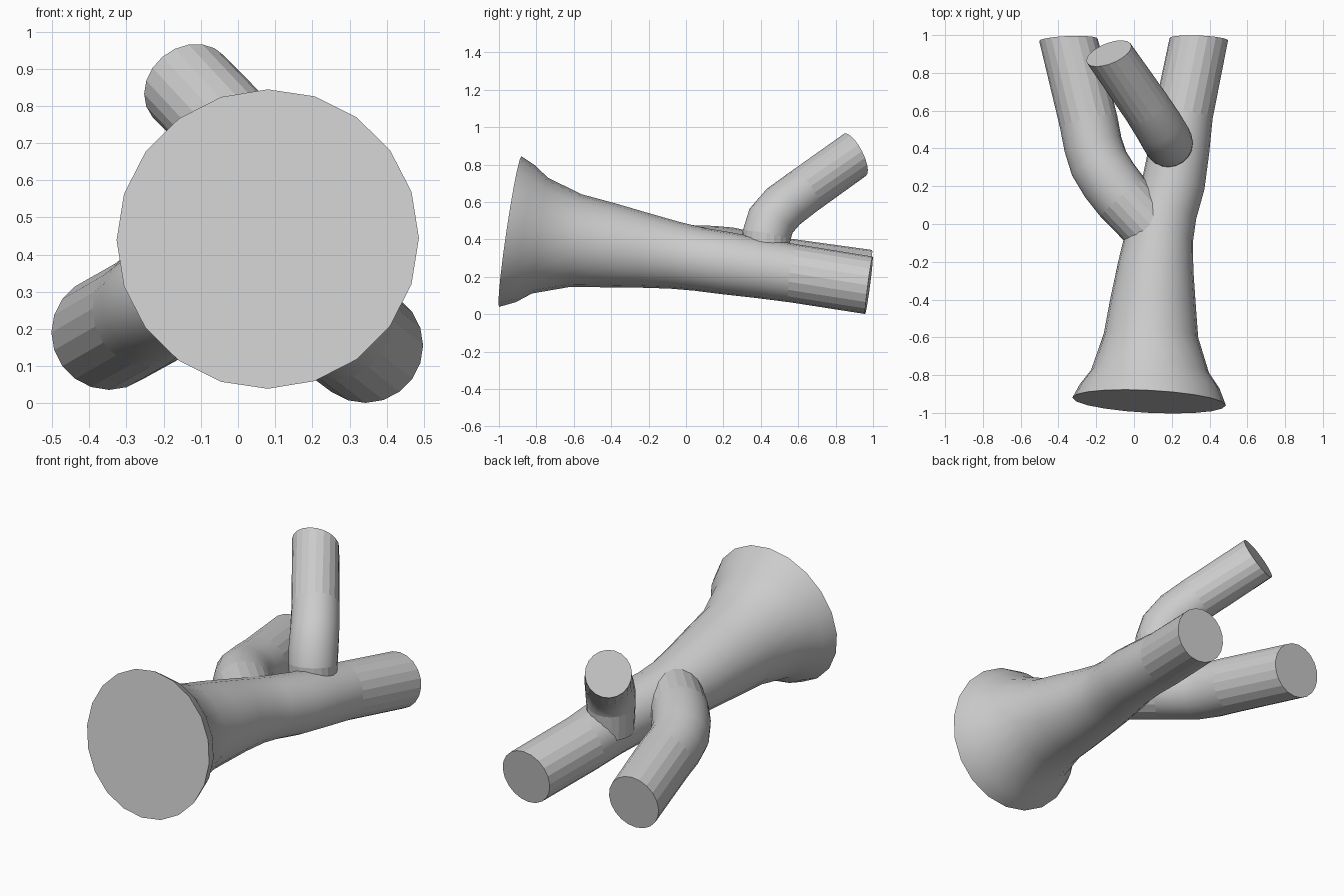
import bpy, bmesh, math
from mathutils import Vector

if "Cube" in bpy.data.objects:
    bpy.data.objects.remove(bpy.data.objects["Cube"])

SIDES = 20


def limb(name, stations, start_normal=None, end_normal=None, flat=()):
    """Capped tube through (x, y, z, radius) stations; flat lists faceted segments."""
    pts = [Vector(s[:3]) for s in stations]
    n = len(pts)
    bm = bmesh.new()
    rings = []
    for i, p in enumerate(pts):
        if i == 0:
            t = Vector(start_normal) if start_normal else pts[1] - p
        elif i == n - 1:
            t = Vector(end_normal) if end_normal else p - pts[i - 1]
        else:
            t = (p - pts[i - 1]).normalized() + (pts[i + 1] - p).normalized()
        t.normalize()
        # fixed sideways reference keeps the rings from twisting
        side = (Vector((1, 0, 0)) - t * t.x).normalized()
        up = side.cross(t)
        ring = []
        for k in range(SIDES):
            a = 2 * math.pi * k / SIDES
            ring.append(bm.verts.new(p + stations[i][3] * (side * math.cos(a) + up * math.sin(a))))
        rings.append(ring)
    flat_segments = {f % (n - 1) for f in flat}
    for i in range(n - 1):
        for k in range(SIDES):
            j = (k + 1) % SIDES
            face = bm.faces.new((rings[i][k], rings[i][j], rings[i + 1][j], rings[i + 1][k]))
            face.smooth = i not in flat_segments
    bm.faces.new(rings[0][::-1])
    bm.faces.new(rings[-1])
    bmesh.ops.recalc_face_normals(bm, faces=bm.faces)
    mesh = bpy.data.meshes.new(name)
    bm.to_mesh(mesh)
    bm.free()
    obj = bpy.data.objects.new(name, mesh)
    bpy.context.collection.objects.link(obj)
    return obj


# Trunk with flared foot, running on into the right-hand limb
limb("trunk", [
    (0.08, -0.94, 0.442, 0.407),
    (0.083, -0.86, 0.431, 0.37),
    (0.085, -0.78, 0.42, 0.312),
    (0.09, -0.59, 0.393, 0.25),
    (0.10, -0.42, 0.37, 0.228),
    (0.115, -0.22, 0.34, 0.20),
    (0.135, -0.06, 0.315, 0.18),
    (0.165, 0.07, 0.294, 0.17),
    (0.21, 0.22, 0.272, 0.167),
    (0.24, 0.40, 0.245, 0.16),
    (0.262, 0.58, 0.218, 0.156),
    (0.343, 0.978, 0.155, 0.155),
], start_normal=(0.05, 0.99, -0.147), end_normal=(0.04, 0.99, -0.13), flat=(-1,))

# Left branch
limb("left_branch", [
    (0.10, -0.03, 0.328, 0.15),
    (-0.06, 0.14, 0.318, 0.155),
    (-0.13, 0.23, 0.308, 0.157),
    (-0.185, 0.32, 0.288, 0.157),
    (-0.217, 0.42, 0.268, 0.155),
    (-0.24, 0.54, 0.25, 0.155),
    (-0.347, 0.975, 0.19, 0.155),
], end_normal=(-0.04, 0.99, -0.13), flat=(0, -1))

# Upper branch, rising then leaning back and to the left
limb("upper_branch", [
    (0.19, 0.42, 0.26, 0.125),
    (0.182, 0.43, 0.42, 0.13),
    (0.168, 0.455, 0.50, 0.132),
    (0.13, 0.52, 0.575, 0.13),
    (0.065, 0.62, 0.65, 0.127),
    (-0.133, 0.903, 0.852, 0.127),
], end_normal=(-0.34, 0.84, 0.43), flat=(0, -1))
